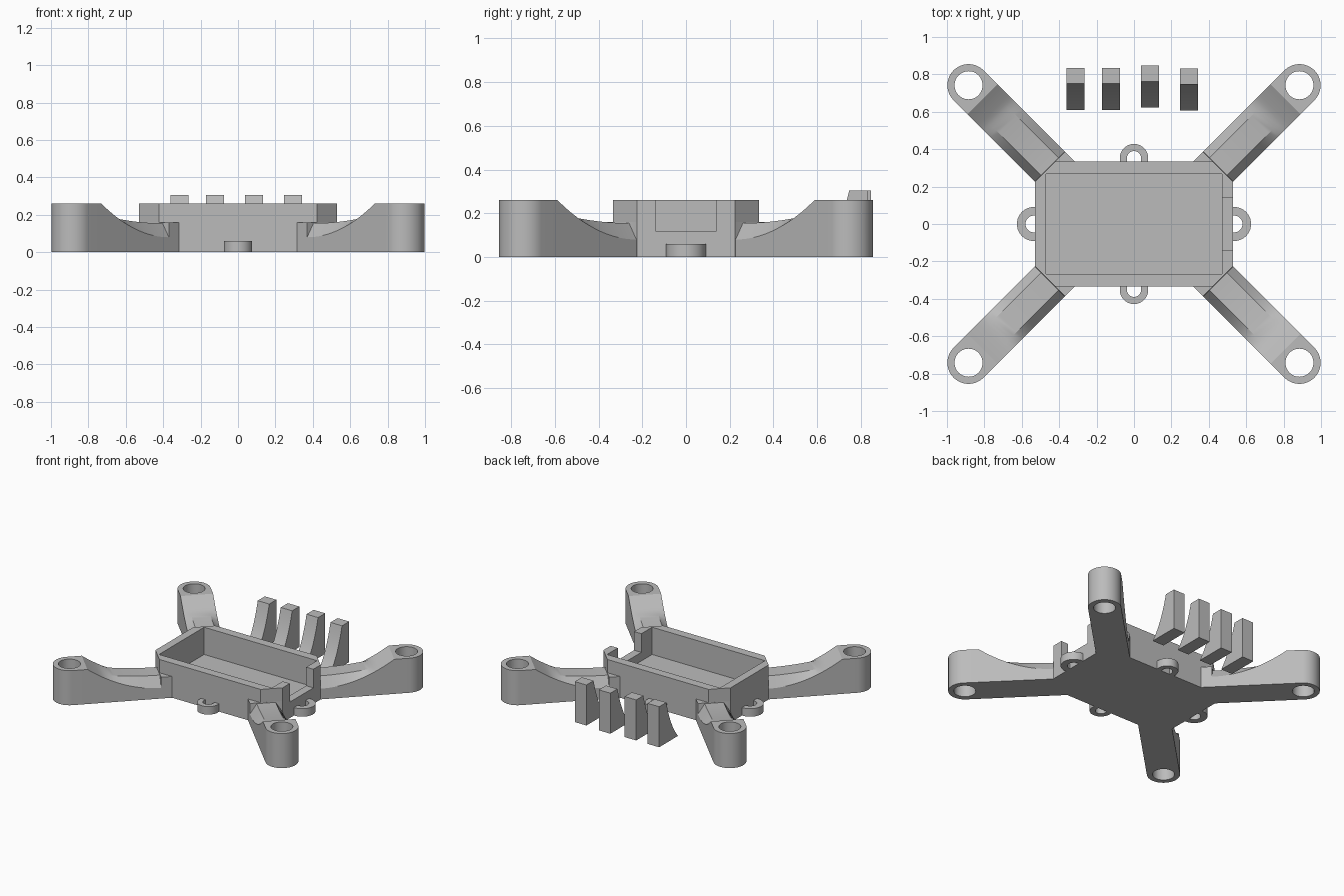
import bpy, bmesh
from math import sin, cos, pi, sqrt
from mathutils import Matrix, Vector

if "Cube" in bpy.data.objects:
    bpy.data.objects.remove(bpy.data.objects["Cube"], do_unlink=True)

grey = bpy.data.materials.new("light_grey_plastic")
grey.use_nodes = True
COLOUR = (0.5, 0.5, 0.5, 1)
grey.diffuse_color = COLOUR
grey.node_tree.nodes["Principled BSDF"].inputs["Base Color"].default_value = COLOUR


def loft(name, sections, frame=Matrix.Identity(4)):
    """Skin a list of equal closed sections and cap both ends."""
    bm = bmesh.new()
    loops = [[bm.verts.new(frame @ Vector(p)) for p in sec] for sec in sections]
    for a, b in zip(loops, loops[1:]):
        for i in range(len(a)):
            j = (i + 1) % len(a)
            bm.faces.new((a[i], a[j], b[j], b[i]))
    bm.faces.new(loops[0])
    bm.faces.new(loops[-1])
    bmesh.ops.recalc_face_normals(bm, faces=bm.faces)
    mesh = bpy.data.meshes.new(name)
    bm.to_mesh(mesh)
    bm.free()
    mesh.materials.append(grey)
    obj = bpy.data.objects.new(name, mesh)
    bpy.context.collection.objects.link(obj)
    return obj


def prism(name, outline, z0, z1, frame=Matrix.Identity(4)):
    return loft(name, [[(x, y, z) for x, y in outline] for z in (z0, z1)], frame)


def rectangle(x0, x1, y0, y1):
    return [(x0, y0), (x1, y0), (x1, y1), (x0, y1)]


def activate(obj):
    bpy.ops.object.select_all(action='DESELECT')
    obj.select_set(True)
    bpy.context.view_layer.objects.active = obj


def cut(obj, cutter):
    activate(obj)
    mod = obj.modifiers.new("cut", 'BOOLEAN')
    mod.operation, mod.solver, mod.object = 'DIFFERENCE', 'EXACT', cutter
    bpy.ops.object.modifier_apply(modifier=mod.name)


def smooth(obj):
    activate(obj)
    bpy.ops.object.shade_smooth_by_angle(angle=pi / 7)


# Open tray with chamfered corners and a notch in the left wall
HX, HY, CH, TOP = 0.53, 0.333, 0.108, 0.26
cavity = prism("cavity_cutter", rectangle(-0.47, 0.47, -0.268, 0.268), 0.055, 0.5)
notch = prism("notch_cutter", rectangle(0.4, 0.6, -0.14, 0.14), 0.12, 0.5)
body = prism("body_tray", [(HX, -HY + CH), (HX, HY - CH), (HX - CH, HY), (CH - HX, HY),
                           (-HX, HY - CH), (-HX, CH - HY), (CH - HX, -HY), (HX - CH, -HY)], 0, TOP)
cut(body, cavity)
cut(body, notch)

# Arms: scooped, bevelled beams ending in a round motor mount
HALF, ROOT, RISE, END, STEP = 0.113, 0.534, 1.044, 1.15, 0.16


def arm_section(s, w, edge, ridge):
    r = w * 0.58
    return [(s, -w, 0), (s, -w, edge), (s, -r, ridge), (s, r, ridge), (s, w, edge), (s, w, 0)]


def arm_sections():
    secs = [arm_section(s, HALF, STEP, STEP) for s in (0.45, ROOT)]
    n = 24
    for i in range(n + 1):
        t = i / n
        edge = 0.08 + 0.18 * t * t
        ridge = max(edge, 0.155 + 0.033 * (t / 0.78) ** 2)
        secs.append(arm_section(ROOT + 0.001 + (RISE - ROOT) * t, HALF, edge, ridge))
    for i in range(17):
        a = pi / 2 * i / 16.3
        secs.append(arm_section(END + HALF * sin(a), HALF * cos(a), TOP, TOP))
    return secs


offset = 0.101
d = 1 / sqrt(2)
diagonal = Matrix(((d, d, 0, offset * d), (d, -d, 0, -offset * d), (0, 0, 1, 0), (0, 0, 0, 1)))
circle = [(END + 0.075 * cos(2 * pi * i / 48), 0.075 * sin(2 * pi * i / 48)) for i in range(48)]
for fb, sy in (("front", -1), ("back", 1)):
    for lr, sx in (("left", 1), ("right", -1)):
        frame = Matrix.Diagonal((sx, sy, 1, 1)) @ diagonal
        arm = loft(f"{fb}_{lr}_arm", arm_sections(), frame)
        hole = prism("hole_cutter", circle, -0.1, 0.5, frame)
        cut(arm, hole)
        cut(arm, cavity)
        bpy.data.objects.remove(hole, do_unlink=True)
        smooth(arm)
for helper in (cavity, notch):
    bpy.data.objects.remove(helper, do_unlink=True)

# Strap loops: half rings with short legs sunk into the tray walls
for name, turn, wall, outer, inner in (("left_loop", 0, 0.535, 0.091, 0.045),
                                       ("back_loop", pi / 2, 0.352, 0.076, 0.038),
                                       ("right_loop", pi, 0.535, 0.091, 0.045),
                                       ("front_loop", -pi / 2, 0.352, 0.076, 0.038)):
    angles = [-pi / 2 + pi * i / 20 for i in range(21)]
    secs = []
    for a in [None] + angles + [None]:
        side = -1 if not secs else 1
        c, s, x = (0, side, wall - 0.04) if a is None else (cos(a), sin(a), wall)
        secs.append([(x + r * c, r * s, z) for r, z in
                     ((outer, 0), (outer, 0.06), (inner, 0.06), (inner, 0))])
    smooth(loft(name, secs, Matrix.Rotation(turn, 4, 'Z')))

# Loose landing feet: upright posts with a concave front
p0, p1, p2 = Vector((0.75, 0.305)), Vector((0.70, 0.10)), Vector((0.61, 0))
curve = [p0 * (1 - t) ** 2 + p1 * 2 * t * (1 - t) + p2 * t * t for t in [i / 14 for i in range(15)]]
foot_profile = [(0.835, 0), (0.835, 0.305)] + [tuple(p) for p in curve]
for i, (x, dy) in enumerate(((-0.313, 0), (-0.122, 0), (0.085, 0.012), (0.295, -0.003))):
    smooth(loft(f"landing_foot_{i + 1}",
                [[(x + e, y + dy, z) for y, z in foot_profile] for e in (-0.048, 0.048)]))
